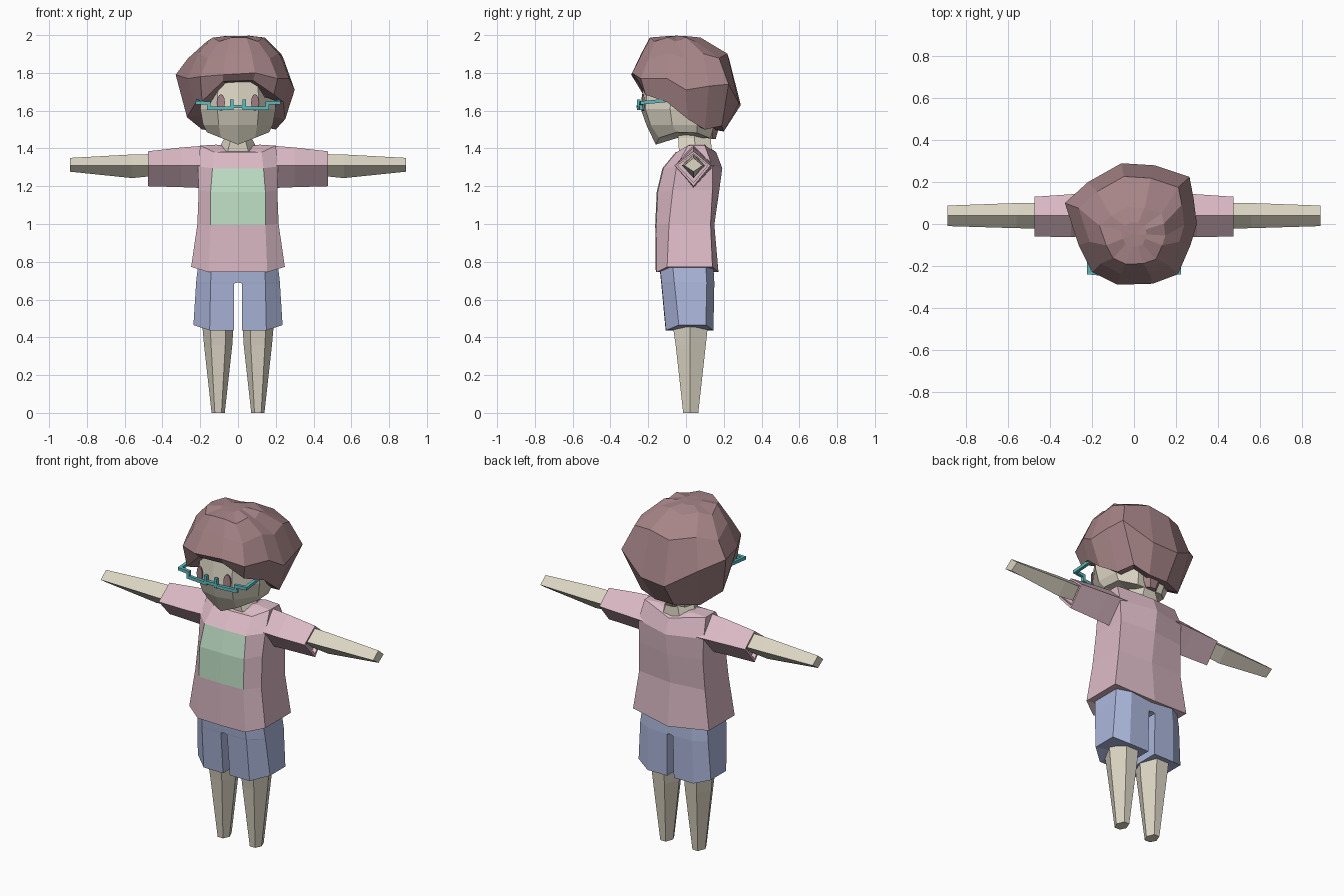
import bpy, bmesh, math
from mathutils import Vector

if "Cube" in bpy.data.objects:
    bpy.data.objects.remove(bpy.data.objects["Cube"])


def mat(name, r, g, b):
    lin = [(c / 255 / 12.92) if c < 11 else ((c / 255 + 0.055) / 1.055) ** 2.4 for c in (r, g, b)]
    m = bpy.data.materials.new(name)
    m.diffuse_color = (*lin, 1)
    m.use_nodes = True
    m.node_tree.nodes["Principled BSDF"].inputs["Base Color"].default_value = m.diffuse_color
    return m


HAIR = mat("brown hair", 166, 132, 135)
SKIN = mat("skin", 221, 214, 197)
SHIRT = mat("pink cloth", 220, 186, 198)
PATCH = mat("green print", 190, 222, 196)
SHORTS = mat("blue cloth", 172, 183, 220)
TEAL = mat("teal frame", 96, 188, 190)


def finish(name, bm, mats, mirror=False):
    bmesh.ops.recalc_face_normals(bm, faces=bm.faces)
    me = bpy.data.meshes.new(name)
    bm.to_mesh(me)
    bm.free()
    for m in mats:
        me.materials.append(m)
    ob = bpy.data.objects.new(name, me)
    bpy.context.collection.objects.link(ob)
    if mirror:
        mod = ob.modifiers.new("mirror", 'MIRROR')
        mod.use_mirror_merge = False
    return ob


def loft(name, rings, mats, mirror=False, rule=None, caps=(True, True)):
    """Skin closed rings of points; rule(row, column) picks a material slot."""
    bm = bmesh.new()
    vs = [[bm.verts.new(p) for p in r] for r in rings]
    n = len(rings[0])
    for i in range(len(vs) - 1):
        for j in range(n):
            k = (j + 1) % n
            f = bm.faces.new((vs[i][j], vs[i][k], vs[i + 1][k], vs[i + 1][j]))
            if rule:
                f.material_index = rule(i, j)
    for ring, wanted in ((vs[0], caps[0]), (vs[-1], caps[1])):
        if wanted:
            c = bm.verts.new(sum((v.co for v in ring), Vector()) / n)
            for j in range(n):
                bm.faces.new((ring[j], ring[(j + 1) % n], c))
    return finish(name, bm, mats, mirror)


# Shirt body with a printed square on the chest
def shirt_ring(z, lift, fx, fy, sx, sf, sb, by):
    s = z + lift
    return [(0, fy, z), (fx, fy + .005, z), (sx, sf, s), (sx, sb, s), (0, by, z),
            (-sx, sb, s), (-sx, sf, s), (-fx, fy + .005, z)]


loft("shirt", [
    shirt_ring(.745, .028, .155, -.160, .248, -.10, .14, .172),
    shirt_ring(.995, .005, .145, -.163, .215, -.09, .13, .150),
    shirt_ring(1.17, .010, .145, -.155, .208, -.07, .14, .175),
    shirt_ring(1.295, .01, .135, -.125, .213, -.05, .14, .192),
    shirt_ring(1.38, .035, .125, -.055, .200, .01, .10, .160),
    shirt_ring(1.385, .035, .06, -.03, .115, .02, .10, .13)],
    [SHIRT, PATCH], rule=lambda i, j: int(i in (1, 2) and j in (0, 7)))


# Sleeves and arms with a diamond section
def diamond(x, top, bottom, y0, y1, ym=.04, zm=1.31):
    return [(x, ym, top), (x, y0, zm), (x, ym, bottom), (x, y1, zm)]


loft("sleeve", [
    diamond(.17, 1.415, 1.19, -.055, .15),
    diamond(.30, 1.405, 1.195, -.062, .142),
    diamond(.476, 1.385, 1.20, -.06, .13),
    diamond(.476, 1.372, 1.22, -.045, .115),
    diamond(.45, 1.372, 1.22, -.045, .115)], [SHIRT], mirror=True)
loft("arm", [
    diamond(.44, 1.37, 1.255, -.022, .102),
    diamond(.56, 1.368, 1.243, -.02, .10),
    diamond(.89, 1.35, 1.277, -.01, .088)], [SKIN], mirror=True)


# Shorts, one half mirrored
def shorts_ring(z, inner, mid, outer, f, b, lift=0.0):
    return [(inner, f, z), (mid, f + .002, z), (outer, f + .07, z + lift),
            (outer, b - .04, z + lift), (mid, b, z), (inner, b, z)]


loft("shorts", [
    shorts_ring(.775, 0, .14, .212, -.14, .145),
    shorts_ring(.69, 0, .145, .222, -.132, .15),
    shorts_ring(.685, .02, .145, .222, -.131, .15),
    shorts_ring(.437, .022, .15, .236, -.108, .145, .028)], [SHORTS], mirror=True)


# Legs
def hexagon(z, x0, x1, y0, y1, ym=.02):
    a, b = x0 + (x1 - x0) * .25, x0 + (x1 - x0) * .75
    return [(x0, ym, z), (a, y0, z), (b, y0, z), (x1, ym, z), (b, y1, z), (a, y1, z)]


loft("leg", [
    hexagon(0, .07, .14, -.015, .065),
    hexagon(.36, .03, .18, -.055, .105),
    hexagon(.50, .022, .192, -.075, .12)], [SKIN], mirror=True)


# Neck
def circle(z, rx, ry, cy, n=6):
    return [(rx * math.cos(a), cy + ry * math.sin(a), z)
            for a in (2 * math.pi * k / n for k in range(n))]


loft("neck", [circle(1.375, .115, .10, .05), circle(1.455, .072, .10, .045),
              circle(1.54, .072, .10, .045)], [SKIN])


# Head
def head_ring(z, w, f, b, slope=0.0):
    shape = [(0, 0), (.55, .06), (1, .38), (.95, .75), (.5, 1)]
    half = [(w * u, f + (b - f) * v) for u, v in shape]
    pts = half + [(-x, y) for x, y in reversed(half[1:])]
    return [(x, y, z + slope * abs(x)) for x, y in pts]


loft("head", [
    head_ring(1.42, .165, -.16, .13, .40),
    head_ring(1.525, .185, -.21, .15),
    head_ring(1.61, .20, -.24, .17),
    head_ring(1.78, .19, -.222, .18),
    head_ring(1.90, .12, -.14, .12)], [SKIN])

# Eyes: flat oval plates
for side, name in ((-1, "left_eye"), (1, "right_eye")):
    pts = [(.021 * math.cos(a), .045 * math.sin(a)) for a in (math.pi * k / 6 for k in range(12))]
    rings = [[(side * .09 + u, d - .222 - .02 * (.11 - abs(side * .09 + u)) / .11, 1.642 + v)
              for u, v in pts] for d in (.002, -.006)]
    loft(name, rings, [HAIR])

# Hair: columns running from the lower edge to the widest point, then to the crown
wide = [(.09, -.285, 1.80), (.21, -.24, 1.77), (.27, -.10, 1.77), (.30, .0, 1.71),
        (.285, .12, 1.73), (.265, .225, 1.74), (.10, .28, 1.64), (-.06, .29, 1.63),
        (-.22, .20, 1.73), (-.33, .10, 1.79), (-.265, -.10, 1.77), (-.20, -.23, 1.78),
        (-.08, -.29, 1.79)]
edge = [(.08, -.255, 1.76), (.19, -.215, 1.685), (.24, -.10, 1.645), (.25, .01, 1.555),
        (.20, .10, 1.50), (.16, .19, 1.52), (.06, .20, 1.49), (-.06, .20, 1.49),
        (-.19, .14, 1.50), (-.27, .04, 1.565), (-.225, -.10, 1.64), (-.19, -.205, 1.65),
        (-.08, -.255, 1.755)]
inner = [(x * .78, y * .78, z + (.01 if y > -.15 else -.01)) for x, y, z in edge]
upper = [(x * .8, y * .8 - .005, 1.89 + .012 * (-1) ** i) for i, (x, y, z) in enumerate(wide)]
crown = [(x * .5, y * .47 - .055, 1.977 + .01 * (-1) ** i) for i, (x, y, z) in enumerate(wide)]
top = [(x * .2, y * .2 - .05, 1.997 - .05 * abs(y * .2)) for x, y, z in wide]
loft("hair", [inner, edge, wide, upper, crown, top], [HAIR])

# Small tuft at the nape
loft("nape_tuft", [circle(1.53, .07, .045, .14), circle(1.45, .035, .02, .14)], [HAIR])


# Glasses: half frames joined from straight bars
def bars(name, paths, t=.009):
    bm = bmesh.new()
    for path in paths:
        for p, q in zip(path, path[1:]):
            p, q = Vector(p), Vector(q)
            d = (q - p).normalized()
            u = d.cross(Vector((0, 1, 0) if abs(d.y) < .7 else (0, 0, 1))).normalized() * t
            v = d.cross(u).normalized() * t
            p, q = p - d * t, q + d * t
            a = [bm.verts.new(p + u * i + v * j) for i, j in ((1, 1), (1, -1), (-1, -1), (-1, 1))]
            b = [bm.verts.new(w.co + q - p) for w in a]
            bm.faces.new(a)
            bm.faces.new(b)
            for k in range(4):
                m = (k + 1) % 4
                bm.faces.new((a[k], a[m], b[m], b[k]))
    return finish(name, bm, [TEAL], mirror=True)


bars("glasses", [
    [(0, -.252, 1.622), (.033, -.250, 1.622)],
    [(.033, -.250, 1.65), (.033, -.250, 1.612), (.155, -.238, 1.612), (.155, -.238, 1.64),
     (.215, -.232, 1.642)],
    [(.215, -.232, 1.642), (.212, -.02, 1.662)]])
